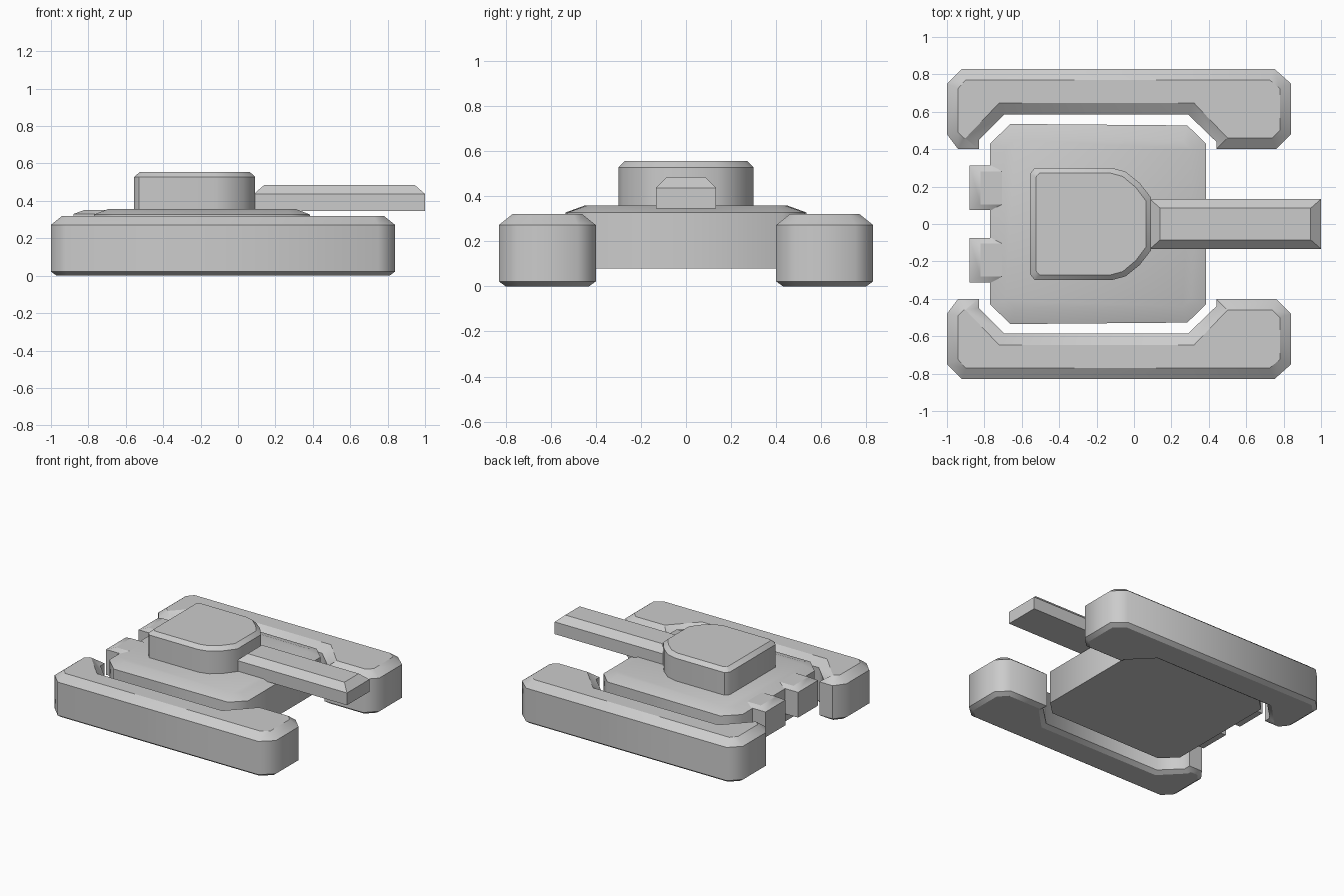
import bpy, bmesh, math

if "Cube" in bpy.data.objects:
    bpy.data.objects.remove(bpy.data.objects["Cube"])


def loft(name, rings, sharp_rings=True, angle=50):
    """Stack matching (outline, z) rings into a closed solid, crisp at the rings."""
    bm = bmesh.new()
    loops = [[bm.verts.new((x, y, z)) for x, y in pts] for pts, z in rings]
    n = len(loops[0])
    for a, b in zip(loops, loops[1:]):
        for i in range(n):
            j = (i + 1) % n
            bm.faces.new((a[i], a[j], b[j], b[i]))
    bm.faces.new(loops[0][::-1])
    bm.faces.new(loops[-1])
    bmesh.ops.remove_doubles(bm, verts=bm.verts, dist=0.0005)
    bmesh.ops.recalc_face_normals(bm, faces=bm.faces)
    for f in bm.faces:
        f.smooth = True
    for e in bm.edges:
        flat = abs(e.verts[0].co.z - e.verts[1].co.z) < 1e-5
        wide = e.calc_face_angle(0) > math.radians(angle)
        e.smooth = not (wide or (flat and sharp_rings))
    mesh = bpy.data.meshes.new(name)
    bm.to_mesh(mesh)
    bm.free()
    ob = bpy.data.objects.new(name, mesh)
    bpy.context.collection.objects.link(ob)
    return ob


def flip(pts):
    return [(x, -y) for x, y in pts]


def mirrored(half):
    """Complete a half outline across the centre line."""
    return half + flip(half)[::-1]


def rect(x0, x1, y0, y1):
    return [(x0, y0), (x1, y0), (x1, y1), (x0, y1)]


# Tracks: long chamfered blocks notched around the hull
outer = [(-1, .75), (-.92, .83), (.75, .83), (.84, .75), (.84, .48), (.76, .4),
         (.44, .4), (.44, .44), (.29, .585), (-.695, .585), (-.83, .45),
         (-.83, .4), (-.94, .4), (-1, .48)]
inner = [(-.94, .725), (-.9, .77), (.725, .77), (.78, .725), (.78, .5), (.74, .46),
         (.5, .46), (.5, .46), (.32, .648), (-.72, .648), (-.9, .46),
         (-.9, .46), (-.91, .46), (-.94, .49)]
bottom = [((a + c) / 2, (b + d) / 2) for (a, b), (c, d) in zip(outer, inner)]
for side, fn in (("left", list), ("right", flip)):
    loft(side + "_track", [(fn(bottom), 0), (fn(outer), .022),
                           (fn(outer), .272), (fn(inner), .32)])

# Hull: cut-corner slab with a shallow sloped deck edge
hull = mirrored([(-.77, .43), (-.66, .535), (.285, .527), (.385, .43)])
deck = mirrored([(-.69, .41), (-.635, .45), (.26, .44), (.305, .4)])
loft("hull", [(hull, .08), (hull, .327), (deck, .358)], sharp_rings=False)

# Rear exhausts: a pair of blocks sloping down at the back
for side, y0, y1 in (("left", .075, .312), ("right", -.312, -.075)):
    loft(side + "_exhaust", [(rect(-.88, -.7, y0, y1), .14),
                             (rect(-.88, -.7, y0, y1), .33),
                             (rect(-.82, -.7, y0 + .03, y1 - .03), .352)])

# Turret: squared at the rear, rounded at the front
turret = mirrored([(-.555, .27), (-.53, .3), (-.12, .3), (-.045, .28),
                   (.03, .22), (.092, .14)])
lid = mirrored([(-.525, .25), (-.505, .272), (-.125, .272), (-.06, .254),
                (.01, .195), (.063, .125)])
loft("turret", [(turret, .345), (turret, .528), (lid, .555)])

# Gun barrel: rectangular bar with chamfered top
bar = rect(.085, 1, -.133, .133)
loft("barrel", [(bar, .345), (bar, .437), (rect(.14, .945, -.085, .085), .485)])
